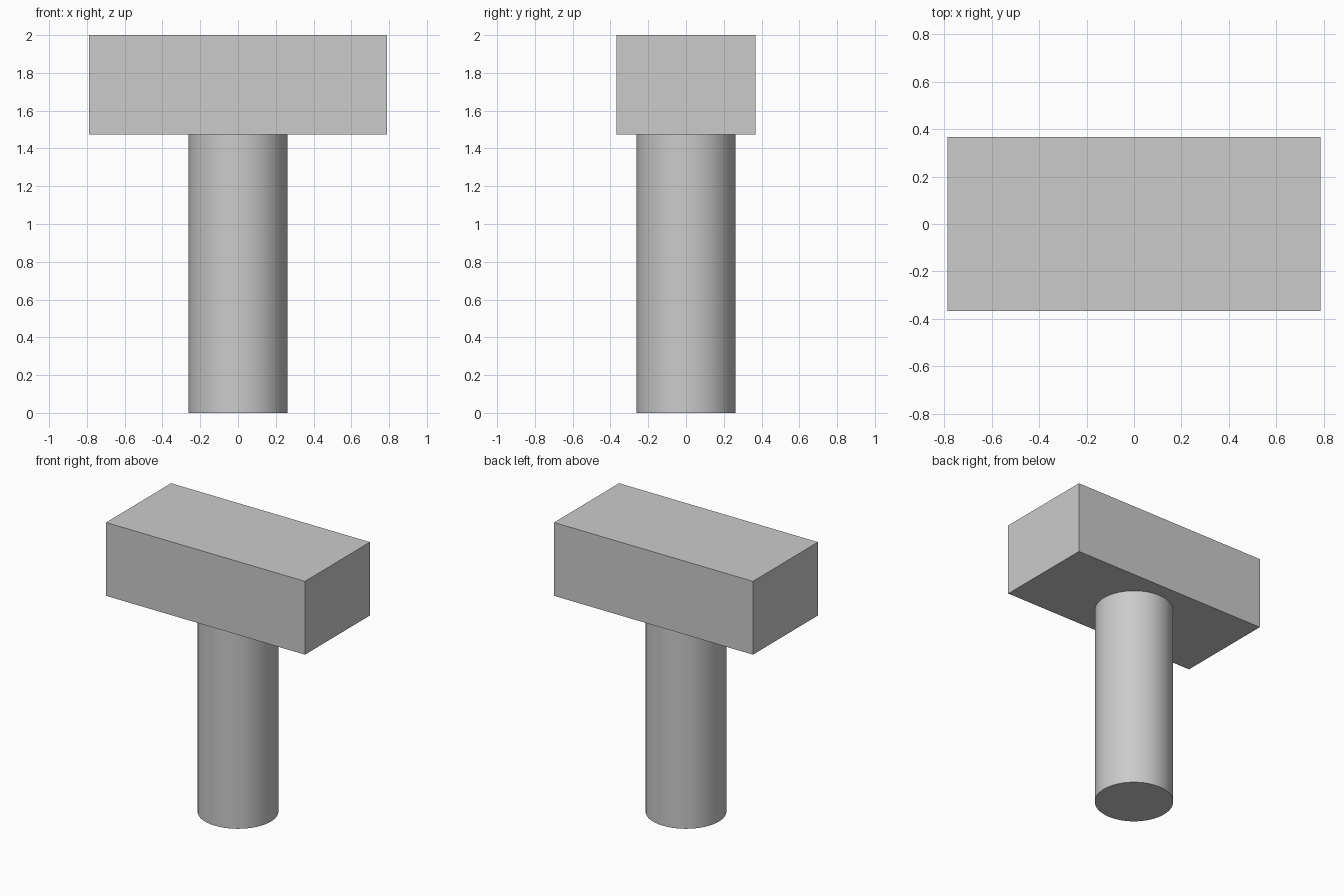
import bpy
import math

default_cube = bpy.data.objects.get("Cube")
if default_cube:
    bpy.data.objects.remove(default_cube, do_unlink=True)

HEIGHT = 2.0
HEAD_SIZE = (1.575, 0.735, 0.525)
SHAFT_RADIUS = 0.262
SHAFT_TOP = HEIGHT - HEAD_SIZE[2]

# Single light grey material
grey = bpy.data.materials.new("light_grey")
grey.use_nodes = True
colour = (0.6, 0.6, 0.6, 1.0)
grey.diffuse_color = colour
grey.node_tree.nodes["Principled BSDF"].inputs["Base Color"].default_value = colour


def finish(name):
    obj = bpy.context.object
    obj.name = obj.data.name = name
    obj.data.materials.append(grey)
    return obj


# Rectangular head block
bpy.ops.mesh.primitive_cube_add(size=1, location=(0, 0, HEIGHT - HEAD_SIZE[2] / 2))
head = finish("head_block")
head.scale = HEAD_SIZE
bpy.ops.object.transform_apply(location=False, rotation=False, scale=True)

# Round shaft, rounded in shading with crisp end rims
bpy.ops.mesh.primitive_cylinder_add(
    vertices=64, radius=SHAFT_RADIUS, depth=SHAFT_TOP, location=(0, 0, SHAFT_TOP / 2))
finish("shaft")
bpy.ops.object.shade_smooth_by_angle(angle=math.radians(30))
